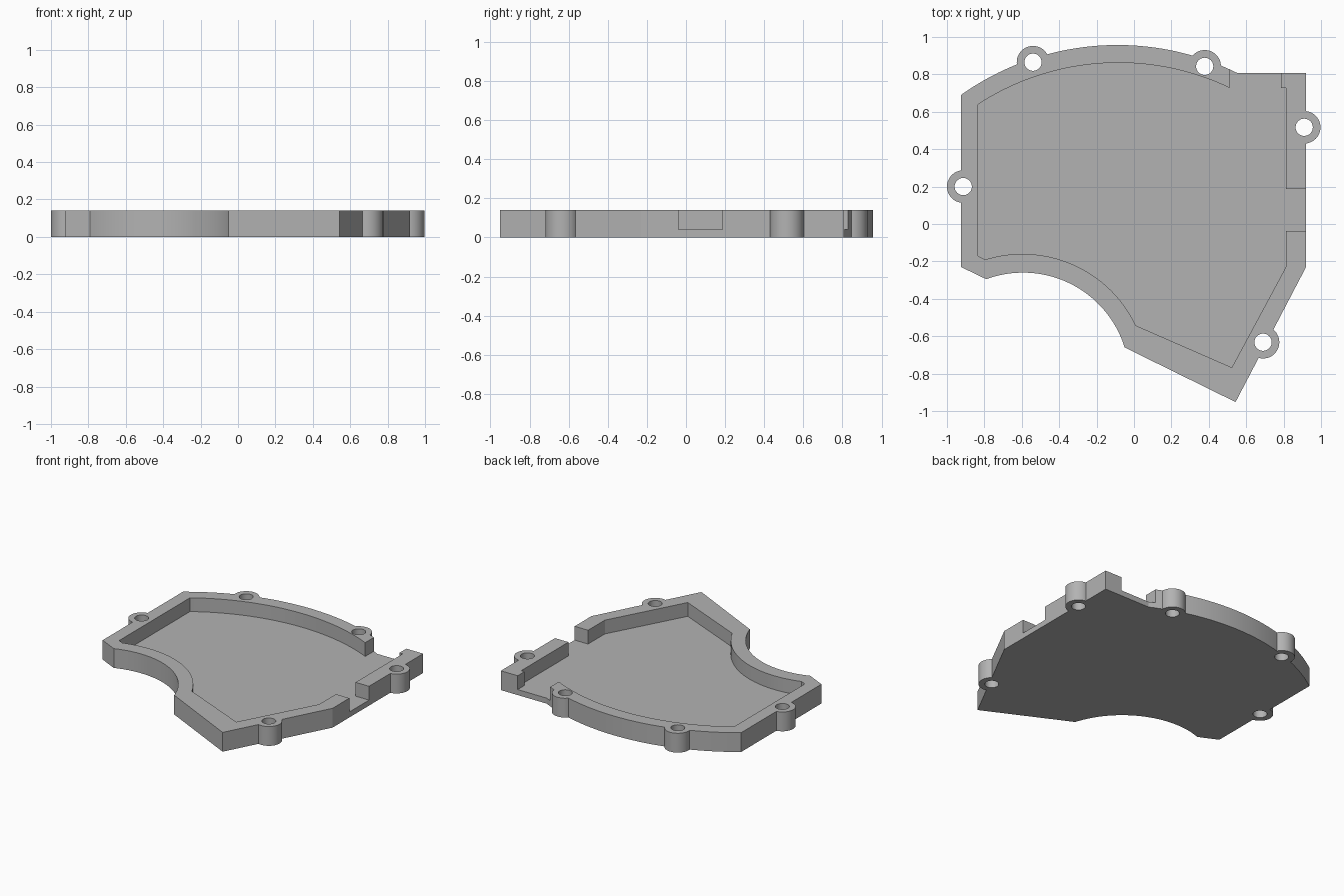
import bpy, bmesh, math
from mathutils import Vector

cube = bpy.data.objects.get("Cube")
if cube:
    bpy.data.objects.remove(cube, do_unlink=True)

HEIGHT, FLOOR = 0.14, 0.04
BOSS_R, HOLE_R = 0.087, 0.046

grey = bpy.data.materials.new("plain grey")
grey.use_nodes = True
colour = (0.45, 0.45, 0.45, 1)
grey.diffuse_color = colour
grey.node_tree.nodes["Principled BSDF"].inputs["Base Color"].default_value = colour


def arc(a, m, b, n=40):
    """Points on the circle through a, m and b, running from a to b."""
    a, m, b = Vector(a), Vector(m), Vector(b)
    p, q = m - a, b - a
    d = 2 * (p.x * q.y - p.y * q.x)
    c = a + Vector((q.y * p.dot(p) - p.y * q.dot(q),
                    p.x * q.dot(q) - q.x * p.dot(p))) / d
    r = (a - c).length
    start = math.atan2(a.y - c.y, a.x - c.x)
    sweep = math.atan2(b.y - c.y, b.x - c.x) - start
    sweep = (sweep + math.pi) % math.tau - math.pi
    return [(c.x + r * math.cos(start + sweep * i / n),
             c.y + r * math.sin(start + sweep * i / n)) for i in range(n + 1)]


def circle(centre, r, n=48):
    return [(centre[0] + r * math.cos(math.tau * i / n),
             centre[1] + r * math.sin(math.tau * i / n)) for i in range(n)]


def prism(name, outline, z0, z1):
    """Extrude a flat outline from z0 to z1."""
    bm = bmesh.new()
    face = bm.faces.new([bm.verts.new((x, y, z0)) for x, y in outline])
    top = bmesh.ops.extrude_face_region(bm, geom=[face])["geom"]
    verts = [v for v in top if isinstance(v, bmesh.types.BMVert)]
    bmesh.ops.translate(bm, verts=verts, vec=(0, 0, z1 - z0))
    bmesh.ops.recalc_face_normals(bm, faces=bm.faces)
    mesh = bpy.data.meshes.new(name)
    bm.to_mesh(mesh)
    bm.free()
    mesh.materials.append(grey)
    obj = bpy.data.objects.new(name, mesh)
    bpy.context.scene.collection.objects.link(obj)
    return obj


def combine(body, tool, operation):
    """Apply a boolean and discard the tool."""
    mod = body.modifiers.new("combine", "BOOLEAN")
    mod.operation, mod.solver, mod.object = operation, "EXACT", tool
    bpy.context.view_layer.update()
    graph = bpy.context.evaluated_depsgraph_get()
    mesh = bpy.data.meshes.new_from_object(body.evaluated_get(graph))
    body.modifiers.clear()
    body.data = mesh
    bpy.data.objects.remove(tool, do_unlink=True)


# Solid body: domed back edge, scooped front edge
outline = arc((-0.925, 0.69), (-0.09, 0.957), (0.553, 0.807))
outline += [(0.92, 0.807), (0.92, -0.23), (0.543, -0.952)]
outline += arc((-0.05, -0.66), (-0.6, -0.26), (-0.79, -0.295))
outline += [(-0.925, -0.23)]
cover = prism("cover_body", outline, 0, HEIGHT)

# Screw bosses around the rim
bosses = [(-0.54, 0.865), (0.378, 0.843), (0.91, 0.517), (-0.913, 0.2), (0.69, -0.632)]
for c in bosses:
    combine(cover, prism("screw_boss", circle(c, BOSS_R), 0, HEIGHT), "UNION")

# Pocket, running out through the back opening and the side opening
pocket = arc((-0.833, 0.64), (-0.09, 0.862), (0.51, 0.728))
pocket += [(0.51, 1.1), (0.785, 1.1), (0.785, 0.728), (0.812, 0.728)]
pocket += [(0.812, 0.187), (1.1, 0.187), (1.1, -0.038), (0.812, -0.038)]
pocket += [(0.812, -0.23), (0.523, -0.767)]
pocket += arc((0.01, -0.543), (-0.6, -0.16), (-0.795, -0.19))
pocket += [(-0.833, -0.172)]
combine(cover, prism("pocket_cutter", pocket, FLOOR, HEIGHT + 0.1), "DIFFERENCE")

# Screw holes
for c in bosses:
    combine(cover, prism("hole_cutter", circle(c, HOLE_R), -0.1, HEIGHT + 0.1), "DIFFERENCE")

# Smooth curved walls, keep the corners crisp
bpy.ops.object.select_all(action="DESELECT")
cover.select_set(True)
bpy.context.view_layer.objects.active = cover
bpy.ops.object.shade_smooth_by_angle(angle=math.radians(20))
